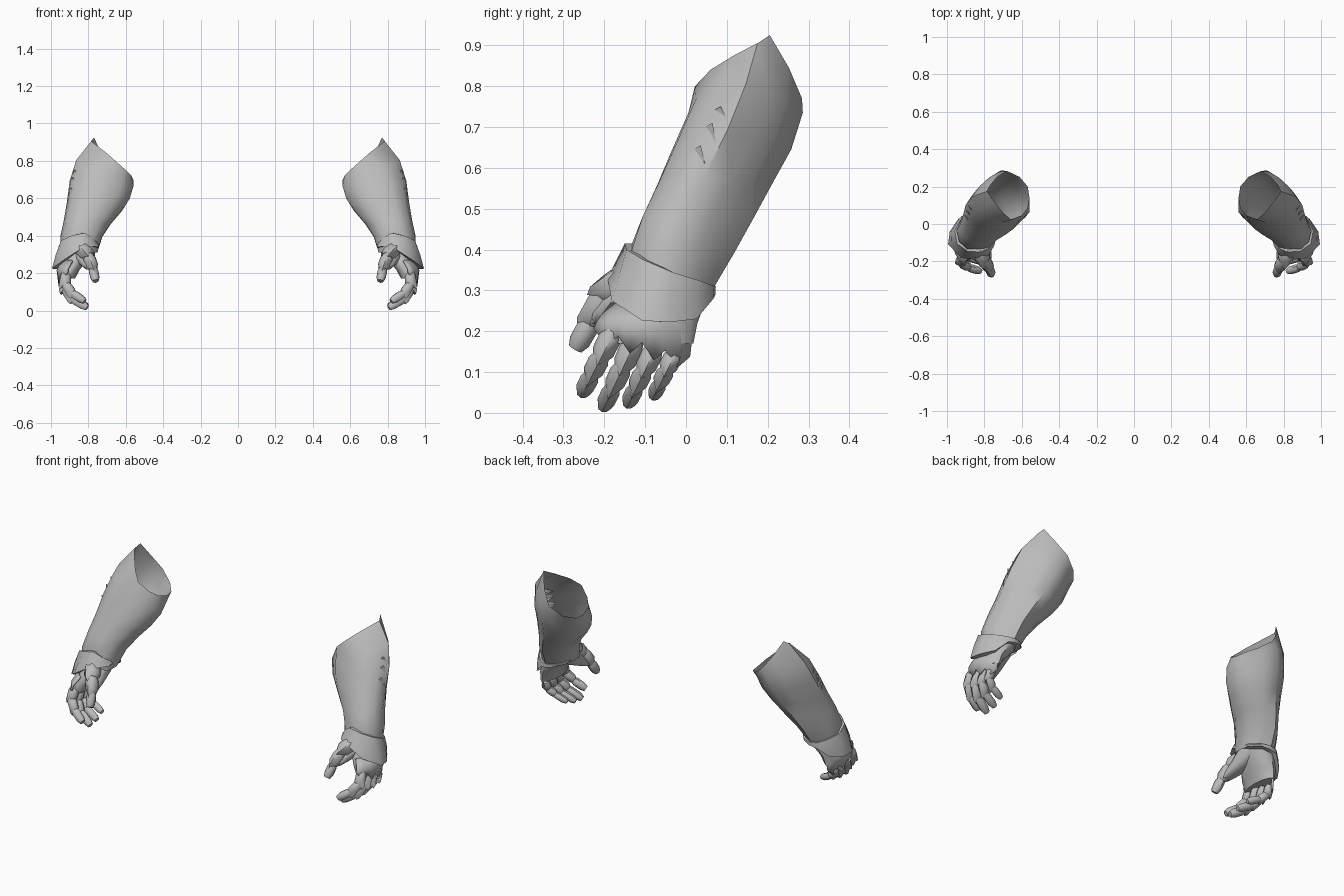
import bpy, bmesh, math
from mathutils import Vector

if "Cube" in bpy.data.objects:
    bpy.data.objects.remove(bpy.data.objects["Cube"])

steel = bpy.data.materials.new("grey_steel")
steel.diffuse_color = (0.5, 0.5, 0.5, 1)
steel.use_nodes = True
steel.node_tree.nodes["Principled BSDF"].inputs["Base Color"].default_value = steel.diffuse_color


def finish(name, bm, angle=40, thickness=0):
    """Turn a bmesh into a mirrored, smooth-shaded object."""
    bmesh.ops.recalc_face_normals(bm, faces=bm.faces)
    me = bpy.data.meshes.new(name)
    bm.to_mesh(me)
    bm.free()
    ob = bpy.data.objects.new(name, me)
    bpy.context.collection.objects.link(ob)
    me.materials.append(steel)
    if thickness:
        s = ob.modifiers.new("thickness", 'SOLIDIFY')
        s.thickness, s.offset = thickness, -1
    m = ob.modifiers.new("pair", 'MIRROR')
    m.use_mirror_merge = False
    bpy.ops.object.select_all(action='DESELECT')
    ob.select_set(True)
    bpy.context.view_layer.objects.active = ob
    bpy.ops.object.shade_smooth_by_angle(angle=math.radians(angle))
    return ob


def loft(bm, rings, closed=True, cap_start=False, cap_end=False):
    vs = [[bm.verts.new(p) for p in r] for r in rings]
    n = len(vs[0])
    for a, b in zip(vs, vs[1:]):
        for i in range(n if closed else n - 1):
            j = (i + 1) % n
            bm.faces.new((a[i], a[j], b[j], b[i]))
    if cap_start:
        bm.faces.new(vs[0][::-1])
    if cap_end:
        bm.faces.new(vs[-1])


def oval(x0, x1, y0, y1, z, slope=0, skew=0, lean=0, n=12):
    """Sheared oval filling the given x and y range, tilted along x.
    lean flattens the two back corners and fills the inner front one."""
    cx, cy, hx, hy = (x0 + x1) / 2, (y0 + y1) / 2, (x1 - x0) / 2, (y1 - y0) / 2
    pts = []
    for i in range(n):
        t = math.tau * i / n
        corner = max(0, -math.cos(2 * t + math.pi / 2)) if i * 2 % n < n / 2 else 0
        corner = abs(math.sin(2 * t))
        weight = (-1, -.7, 1, 0)[min(3, i * 4 // n)]
        k = 1 + lean * corner * weight / ((hx + hy) / 2)
        x = cx + hx * math.cos(t) * k
        pts.append((x, cy + hy * math.sin(t - math.radians(skew)) * k, z + slope * (x - cx)))
    return pts


# Forearm sleeve: pointed slanted opening, tapering to the wrist
rim = [(.785, .175, .905), (.77, .205, .925), (.732, .252, .845), (.68, .284, .77),
       (.612, .252, .72), (.568, .20, .70), (.56, .145, .70), (.57, .085, .72),
       (.602, .045, .753), (.655, .022, .80), (.70, .06, .84), (.748, .12, .877)]
bm = bmesh.new()
loft(bm, [rim,
          oval(.56, .865, .006, .286, .735, .45, 0, .028),
          oval(.58, .90, -.034, .258, .645, .3, 4, .028),
          oval(.62, .915, -.074, .21, .555, .15, 10, .022),
          oval(.68, .93, -.112, .168, .475, .1, 13, .018),
          oval(.725, .95, -.142, .122, .395, 0, 10, .018),
          oval(.752, .95, -.145, .07, .31, 0, 0, .018)])
finish("forearm_sleeve", bm, 50)

# Three thin overlapping blades on the outer forearm
bm = bmesh.new()
blades = [(.884, .085, .75, .104, .715), (.898, .065, .71, .075, .65), (.906, .036, .655, .052, .59)]
for x, ya, za, yb, zb in blades:
    pts = [(x - .006, ya, za), (x + .004, yb, zb), (x - .035, ya, za), (x - .03, yb, zb),
           (x - .055, ya - .06, za - .03)]
    v = [bm.verts.new(p) for p in pts]
    for f in ((0, 1, 4), (0, 2, 3, 1), (0, 4, 2), (1, 3, 4)):
        bm.faces.new([v[i] for i in f])
finish("forearm_blades", bm, 20)

# Flared wrist cuff, deep on the outside and thin on the inside
top = [(.958, -.035, .345), (.922, .03, .325), (.883, .066, .312), (.84, .073, .31),
       (.80, .06, .312), (.765, .02, .318), (.75, -.04, .335), (.75, -.09, .36),
       (.775, -.13, .385), (.82, -.15, .415), (.89, -.146, .40), (.945, -.105, .375)]
low = [(.985, -.04, .222), (.94, .026, .23), (.888, .069, .282), (.84, .072, .29),
       (.80, .058, .30), (.768, .015, .305), (.752, -.045, .32), (.747, -.115, .34),
       (.775, -.165, .342), (.84, -.192, .33), (.925, -.182, .275), (.994, -.108, .226)]
mid = [Vector(a) * .5 + Vector(b) * .5 + Vector((.005 * math.cos(i * math.tau / 12), 0, 0))
       for i, (a, b) in enumerate(zip(top, low))]
inner_top = [Vector(p).lerp(Vector((.85, -.04, p[2])), .25) for p in top]
inner_low = [Vector(p).lerp(Vector((.86, -.06, p[2])), .25) for p in low]
bm = bmesh.new()
loft(bm, [inner_top, top, mid, low, inner_low])
finish("wrist_cuff", bm, 42)

# Palm body and the fleshy base of the thumb
bm = bmesh.new()
loft(bm, [oval(.765, .93, -.13, .06, .345),
          oval(.79, .938, -.16, .052, .285),
          oval(.845, .955, -.2, .028, .22),
          oval(.872, .95, -.2, .018, .17)], cap_start=True, cap_end=True)
finish("palm", bm, 50)
bm = bmesh.new()
loft(bm, [oval(.765, .90, -.14, .03, .335),
          oval(.765, .875, -.20, -.02, .285),
          oval(.762, .845, -.232, -.11, .245),
          oval(.765, .81, -.24, -.18, .218)], cap_start=True, cap_end=True)
finish("thumb_base", bm, 60)

# Back-of-hand plate with a scalloped knuckle edge
bm = bmesh.new()
rows = [[], [], []]
for i in range(9):
    u = i / 8 * 2 - 1
    y = -.10 + .118 * u
    edge = .160 - .035 * u + (-.022 if i % 2 else .012)
    rows[0].append((.948 - .06 * u * u, y * .85, .27))
    rows[1].append((.97 - .055 * u * u, y, .215 - .01 * u))
    rows[2].append((.962 - .045 * u * u, y - .008, edge))
loft(bm, rows, closed=False)
finish("hand_plate", bm, 35, .012)


def plated_digit(bm, path, radii, back, flare=.2):
    """Chain of tapered segments, each ending in a raised point on its back."""
    back = Vector(back)
    path = [Vector(p) for p in path]
    last = len(path) - 2
    for k, (p, q) in enumerate(zip(path, path[1:])):
        d = (q - p).normalized()
        b = (back - d * back.dot(d)).normalized()
        s = d.cross(b)
        rings = []
        for f, r in ((-.18, .68), (.25, 1.0), (.8, .97), (1.08, .66)):
            c, rad = p.lerp(q, f), radii[k] * r
            ring = []
            for i in range(8):
                t = math.tau * i / 8
                w = c + b * math.cos(t) * rad + s * math.sin(t) * rad * .95
                if i == 0 and k < last and f > .7:
                    w += d * radii[k] * .65 + b * radii[k] * flare
                ring.append(w)
            rings.append(ring)
        loft(bm, rings, cap_start=True, cap_end=True)


# Four curled fingers: knuckle y/z, tip x/y/z, thickness
fingers = {
    "index_finger": (-.180, .195, .825, -.252, .052, .030),
    "middle_finger": (-.126, .175, .812, -.200, .018, .030),
    "ring_finger": (-.078, .155, .812, -.140, .026, .028),
    "little_finger": (-.028, .145, .822, -.078, .044, .025)}
for name, (ky, kz, tx, ty, tz, r) in fingers.items():
    dy, dz = ty - ky, tz - kz
    bm = bmesh.new()
    plated_digit(bm, [(.922, ky, kz), (.922, ky + dy * .40, kz + dz * .40),
                      (.885, ky + dy * .72, kz + dz * .72), (tx, ty, tz)],
                 (r, r * .9, r * .8), (1, -.1, -.35))
    finish(name, bm, 45)

# Thumb with pointed plates
bm = bmesh.new()
plated_digit(bm, [(.835, -.135, .33), (.80, -.195, .29), (.775, -.232, .225), (.762, -.268, .162)],
             (.046, .036, .027), (-.1, -1, -.1), 0)
finish("thumb", bm, 45)
